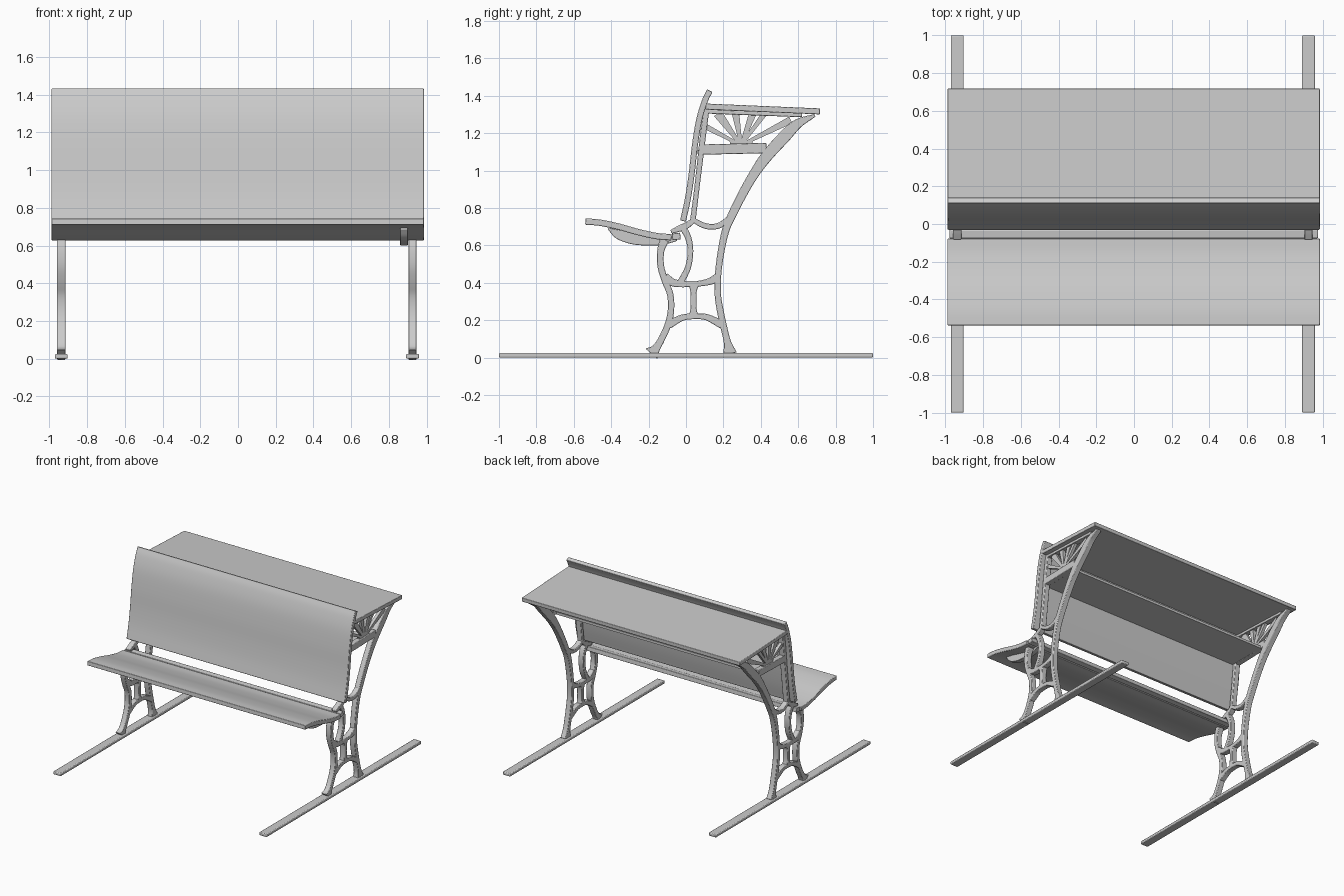
import bpy, bmesh
from mathutils import Vector


def smooth_path(ctrl, steps):
    """Catmull-Rom through (y, z, width) points."""
    p = [Vector(c) for c in ctrl]
    if len(p) < 3:
        return p
    p = [2 * p[0] - p[1]] + p + [2 * p[-1] - p[-2]]
    out = []
    for i in range(1, len(p) - 2):
        a, b, c, d = p[i - 1:i + 3]
        for k in range(steps):
            t = k / steps
            out.append(0.5 * (2 * b + (c - a) * t + (2 * a - 5 * b + 4 * c - d) * t * t
                              + (3 * b - a - 3 * c + d) * t ** 3))
    return out + [p[-2]]


def ribbon(bm, ctrl, x0, x1, steps=4):
    """Strip of varying width in the side plane, solid from x0 to x1."""
    pts = smooth_path(ctrl, steps)
    rings = []
    for i, p in enumerate(pts):
        t = pts[min(i + 1, len(pts) - 1)] - pts[max(i - 1, 0)]
        n = Vector((-t.y, t.x)).normalized() * p.z / 2
        rings.append([bm.verts.new((x, p.x + s * n.x, p.y + s * n.y))
                      for x, s in ((x0, -1), (x1, -1), (x1, 1), (x0, 1))])
    for a, b in zip(rings, rings[1:]):
        for j in range(4):
            bm.faces.new((a[j], a[(j + 1) % 4], b[(j + 1) % 4], b[j]))
    bm.faces.new(rings[0][::-1])
    bm.faces.new(rings[-1])


def finish(name, bm, bevel=0):
    bmesh.ops.recalc_face_normals(bm, faces=bm.faces)
    me = bpy.data.meshes.new(name)
    bm.to_mesh(me)
    bm.free()
    ob = bpy.data.objects.new(name, me)
    bpy.context.collection.objects.link(ob)
    if bevel:
        m = ob.modifiers.new("bevel", 'BEVEL')
        m.width, m.segments, m.limit_method = bevel, 2, 'ANGLE'
        m.angle_limit = 0.9
    bpy.ops.object.select_all(action='DESELECT')
    ob.select_set(True)
    bpy.context.view_layer.objects.active = ob
    bpy.ops.object.shade_smooth_by_angle(angle=0.6)
    return ob


def slab(name, ctrl, x0, x1, bevel=0.004, steps=5):
    bm = bmesh.new()
    ribbon(bm, ctrl, x0, x1, steps)
    return finish(name, bm, bevel)


L, R = -0.988, 0.985

# Wooden boards
slab("seat", [(-0.538, 0.727, .034), (-0.46, 0.721, .034), (-0.36, 0.70, .034), (-0.26, 0.672, .034),
              (-0.16, 0.65, .034), (-0.078, 0.643, .034)], L, R)
slab("seat_rear_strip", [(-0.074, 0.645, .036), (-0.03, 0.65, .036)], L + .01, R - .01)
slab("backrest", [(-0.016, 0.73, .032), (0.01, 0.85, .032), (0.03, 0.98, .032), (0.047, 1.13, .032),
                  (0.07, 1.27, .032), (0.10, 1.37, .032), (0.127, 1.427, .032)], L, R)
slab("desk_top", [(0.105, 1.342, .032), (0.717, 1.316, .032)], L, R)
slab("book_shelf", [(0.06, 1.1, .02), (0.385, 1.1, .02)], -0.93, 0.92, 0)

for side, cx in (("left", -0.937), ("right", 0.925)):
    # Floor runner
    slab(side + "_runner", [(-1, 0.0125, .025), (1, 0.0125, .025)], cx - .034, cx + .034, 0.006)

    # Cast side frame
    bm = bmesh.new()
    a, b = cx - .022, cx + .022
    # rear leg sweeping up to the desk edge
    ribbon(bm, [(0.69, 1.295, .015), (0.60, 1.252, .05), (0.53, 1.185, .065), (0.43, 1.075, .062),
                (0.36, 0.975, .052), (0.30, 0.87, .048), (0.245, 0.76, .045), (0.212, 0.68, .04),
                (0.188, 0.57, .036), (0.172, 0.45, .034), (0.17, 0.34, .034), (0.183, 0.25, .036),
                (0.205, 0.15, .036), (0.222, 0.08, .04), (0.235, 0.02, .075)], a, b)
    # front leg
    ribbon(bm, [(-0.115, 0.63, .05), (-0.135, 0.57, .038), (-0.135, 0.49, .036), (-0.112, 0.41, .036),
                (-0.085, 0.34, .034), (-0.08, 0.26, .034), (-0.095, 0.18, .036), (-0.13, 0.10, .036),
                (-0.16, 0.05, .045), (-0.185, 0.02, .085)], a, b)
    # upright behind the backrest
    ribbon(bm, [(0.11, 1.33, .03), (0.09, 1.18, .032), (0.075, 1.05, .03), (0.055, 0.88, .028),
                (0.035, 0.72, .03)], a, b)
    # dip between upright and rear leg, hinge arm
    ribbon(bm, [(0.04, 0.735, .026), (0.09, 0.708, .03), (0.14, 0.699, .03), (0.185, 0.71, .03),
                (0.225, 0.745, .02)], a, b)
    ribbon(bm, [(-0.08, 0.672, .02), (-0.04, 0.688, .032), (0.0, 0.705, .036), (0.045, 0.735, .025)], a, b)
    # oval's rear arc
    ribbon(bm, [(-0.02, 0.70, .036), (0.01, 0.645, .034), (0.024, 0.57, .03), (0.01, 0.48, .032),
                (-0.03, 0.40, .036)], a, b)
    # cross bar, central post, lower arch
    ribbon(bm, [(-0.115, 0.43, .05), (-0.06, 0.398, .04), (0.04, 0.393, .03), (0.12, 0.405, .036),
                (0.175, 0.43, .05)], a, b)
    ribbon(bm, [(0.042, 0.395, .06), (0.04, 0.35, .034), (0.04, 0.26, .034), (0.042, 0.21, .06)], a, b)
    ribbon(bm, [(-0.095, 0.175, .045), (-0.02, 0.213, .034), (0.04, 0.22, .03), (0.11, 0.216, .034),
                (0.195, 0.175, .045)], a, b)
    # rails around the fan panel
    ribbon(bm, [(0.085, 1.112, .055), (0.43, 1.12, .055)], a, b)
    ribbon(bm, [(0.10, 1.316, .022), (0.62, 1.296, .022)], a, b)
    finish(side + "_frame", bm, 0.004)

    # Sunburst spokes
    bm = bmesh.new()
    for y, z, w in ((0.105, 1.235, .03), (0.17, 1.305, .05), (0.265, 1.305, .04),
                    (0.355, 1.30, .04), (0.56, 1.27, .04), (0.42, 1.305, .03)):
        ribbon(bm, [(0.294, 1.135, .014), (y, z, w)], cx - .012, cx + .012)
    ribbon(bm, [(0.235, 1.145, .02), (0.295, 1.152, .034), (0.355, 1.145, .02)], cx - .012, cx + .012)
    finish(side + "_sunburst", bm)

# Bracket under the right end of the seat
slab("seat_bracket", [(-0.415, 0.69, .01), (-0.36, 0.658, .05), (-0.28, 0.636, .062), (-0.19, 0.622, .046),
                      (-0.12, 0.621, .034), (-0.05, 0.638, .03)], 0.86, 0.9, 0.003)
